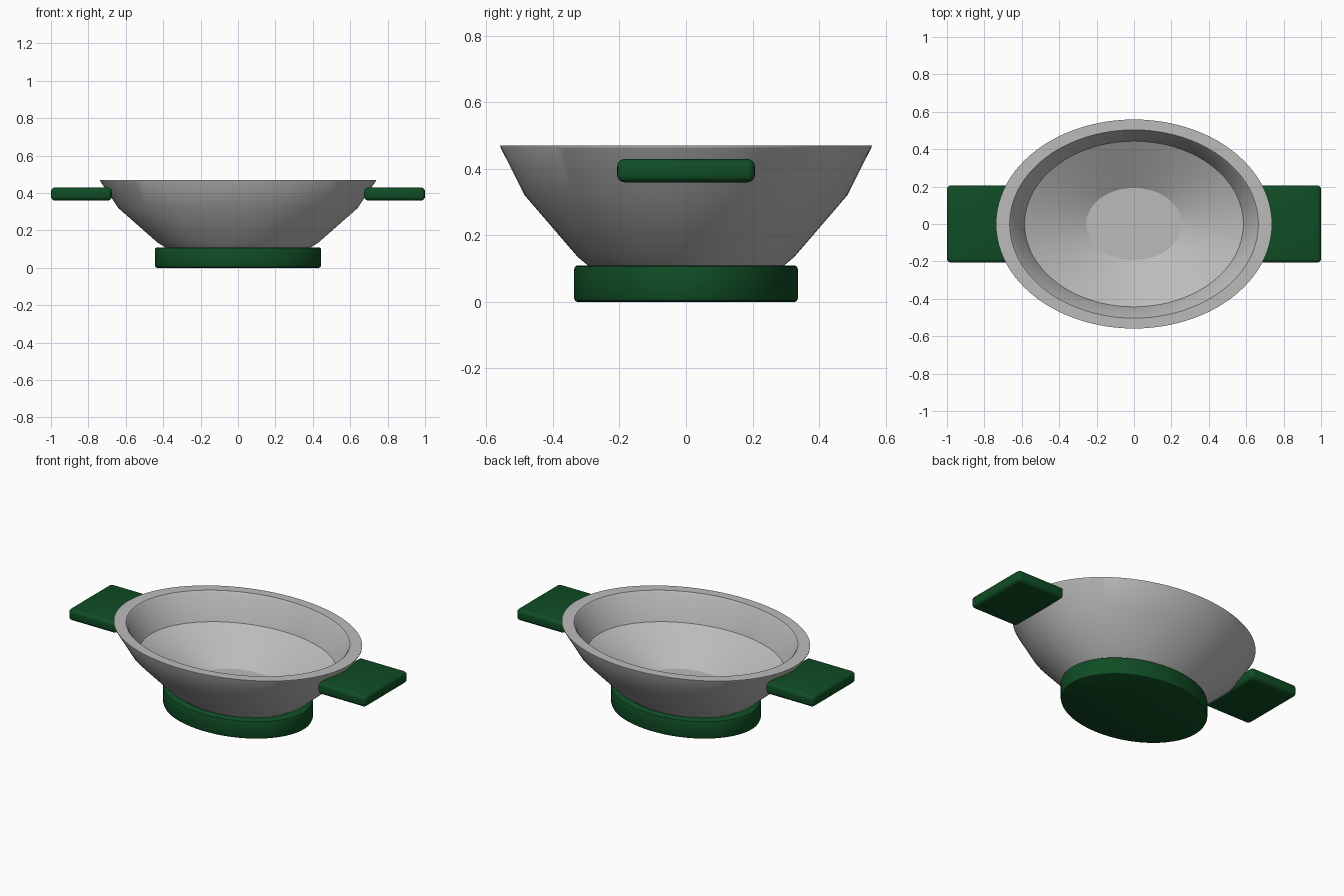
import bpy
import bmesh
import math

cube = bpy.data.objects.get("Cube")
if cube:
    bpy.data.objects.remove(cube, do_unlink=True)


def make_material(name, rgb):
    mat = bpy.data.materials.new(name)
    mat.use_nodes = True
    mat.diffuse_color = (*rgb, 1)
    mat.node_tree.nodes["Principled BSDF"].inputs["Base Color"].default_value = (*rgb, 1)
    return mat


grey = make_material("grey metal", (0.5, 0.5, 0.5))
green = make_material("dark green", (0.005, 0.074, 0.018))

SIDES = 96
OVAL = 0.757  # depth of the oval relative to its width


def finish(name, bm, mat, angle):
    bmesh.ops.recalc_face_normals(bm, faces=bm.faces)
    mesh = bpy.data.meshes.new(name)
    bm.to_mesh(mesh)
    bm.free()
    mesh.materials.append(mat)
    obj = bpy.data.objects.new(name, mesh)
    bpy.context.collection.objects.link(obj)
    bpy.ops.object.select_all(action="DESELECT")
    obj.select_set(True)
    bpy.context.view_layer.objects.active = obj
    bpy.ops.object.shade_smooth_by_angle(angle=math.radians(angle))
    return obj


def oval_lathe(name, profile, mat, angle):
    """Sweep (radius, height) points round an oval and cap both ends."""
    bm = bmesh.new()
    rings = []
    for r, z in profile:
        rings.append([bm.verts.new((r * math.cos(a), r * OVAL * math.sin(a), z))
                      for a in (math.tau * i / SIDES for i in range(SIDES))])
    for low, high in zip(rings, rings[1:]):
        for i in range(SIDES):
            j = (i + 1) % SIDES
            bm.faces.new((low[i], low[j], high[j], high[i]))
    bm.faces.new(rings[0])
    bm.faces.new(rings[-1])
    return finish(name, bm, mat, angle)


# Bowl: outer wall up, flat rim, inner wall down to the floor
oval_lathe("bowl", [
    (0.36, 0.09), (0.39, 0.11), (0.43, 0.135), (0.64, 0.32), (0.737, 0.465), (0.738, 0.47),
    (0.665, 0.47), (0.655, 0.46), (0.585, 0.31), (0.255, 0.155),
], grey, 20)

# Foot: solid oval base with softened edges
oval_lathe("foot", [
    (0.432, 0), (0.441, 0.004), (0.445, 0.013),
    (0.445, 0.097), (0.441, 0.106), (0.432, 0.11),
], green, 40)


# Handles: rounded slabs on both sides
def handle(name, side):
    bm = bmesh.new()
    bmesh.ops.create_cube(bm, size=1)
    bmesh.ops.scale(bm, vec=(0.325, 0.414, 0.07), verts=bm.verts)
    bmesh.ops.translate(bm, vec=(side * 0.8375, 0, 0.395), verts=bm.verts)
    bmesh.ops.bevel(bm, geom=bm.edges[:], offset=0.022, segments=4,
                    profile=0.5, affect="EDGES")
    return finish(name, bm, green, 40)


for label, side in (("left", 1), ("right", -1)):
    handle(label + "_handle", side)
